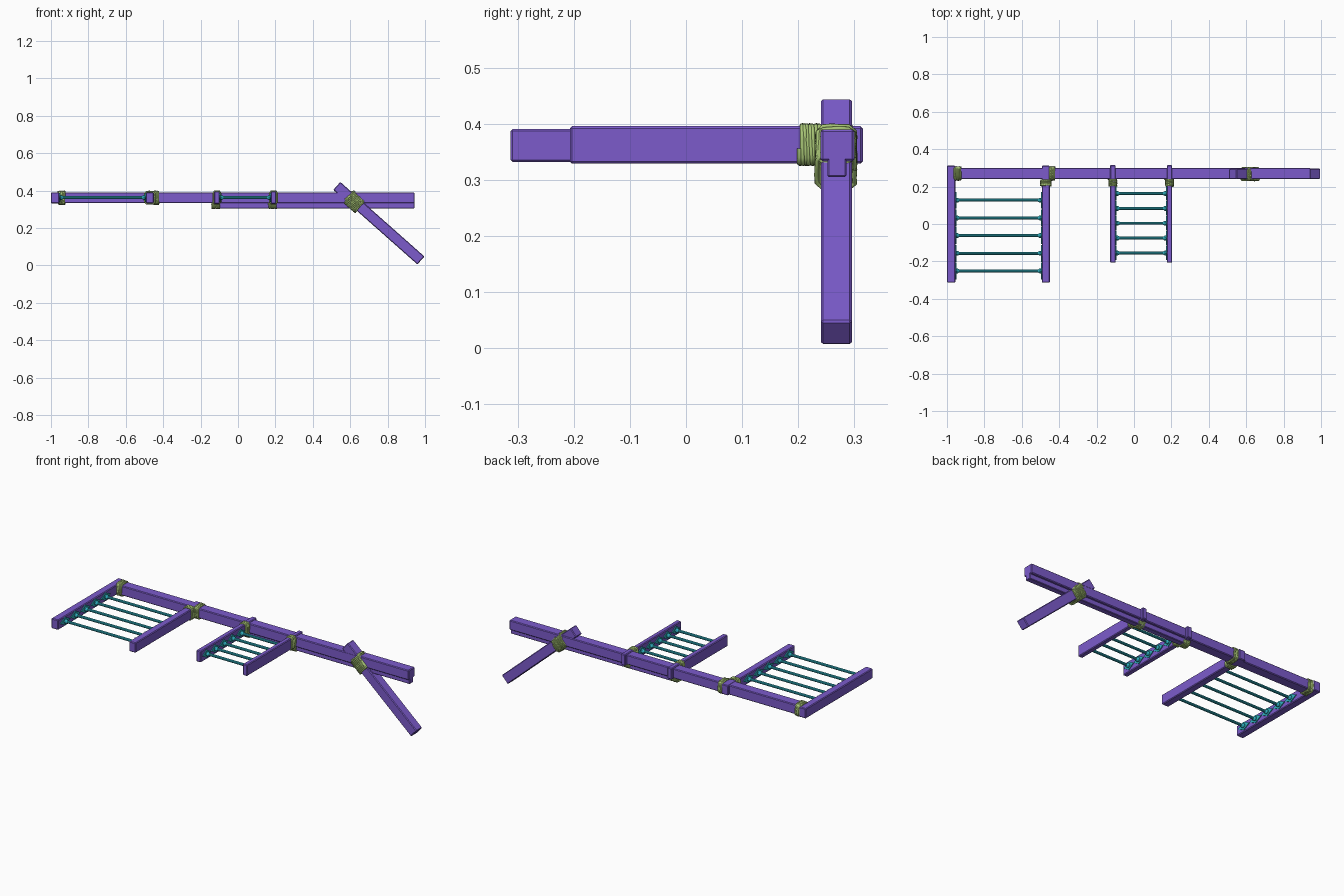
import bpy, math, random
from mathutils import Vector, Matrix

random.seed(4)
if "Cube" in bpy.data.objects:
    bpy.data.objects.remove(bpy.data.objects["Cube"], do_unlink=True)


def material(name, rgb):
    m = bpy.data.materials.new(name)
    m.use_nodes = True
    m.diffuse_color = (*rgb, 1)
    m.node_tree.nodes["Principled BSDF"].inputs["Base Color"].default_value = (*rgb, 1)
    return m


PURPLE = material("purple wood", (0.2, 0.105, 0.6))
TEAL = material("teal metal", (0.03, 0.45, 0.54))
GREEN = material("green rope", (0.39, 0.56, 0.18))


def mesh_object(name, verts, faces, mat):
    me = bpy.data.meshes.new(name)
    me.from_pydata(verts, [], faces)
    me.materials.append(mat)
    ob = bpy.data.objects.new(name, me)
    bpy.context.collection.objects.link(ob)
    return ob


def box(name, x, y, z, mat=PURPLE, chamfer=0.004):
    """Chamfered box from (low, high) ranges, origin in its middle."""
    mid = Vector([sum(r) / 2 for r in (x, y, z)])
    verts = [Vector((a, b, c)) - mid for a in x for b in y for c in z]
    faces = [(0, 1, 3, 2), (4, 6, 7, 5), (0, 4, 5, 1), (2, 3, 7, 6), (0, 2, 6, 4), (1, 5, 7, 3)]
    ob = mesh_object(name, verts, faces, mat)
    ob.location = mid
    if chamfer:
        bev = ob.modifiers.new("chamfer", "BEVEL")
        bev.width = chamfer
        bev.segments = 1
    return ob


def wrap(name, center, axis, length, half_a, half_b, turns=7, rope=0.0042):
    """Rope wound in a rounded rectangle about an axis, over a solid sleeve.
    half_a is measured across the axis in the level direction, half_b upwards."""
    w = Vector(axis).normalized()
    u = Vector((0, 1, 0)) if abs(w.y) < 0.5 else Vector((1, 0, 0))
    v = w.cross(u)
    frame = Matrix((u, v, w)).transposed()
    c = Vector(center)
    cu = bpy.data.curves.new(name, "CURVE")
    cu.dimensions = "3D"
    cu.bevel_depth = rope
    cu.bevel_resolution = 1
    cu.materials.append(GREEN)
    sp = cu.splines.new("POLY")
    per = 16
    n = turns * per
    sp.points.add(n)
    slant = [random.uniform(-0.5, 0.5) for _ in range(turns + 1)]
    for i, p in enumerate(sp.points):
        t = 2 * math.pi * (i + 0.5) / per
        a, b = math.cos(t), math.sin(t)
        k = (a ** 6 + b ** 6) ** (-1 / 6)
        swell = 1 + random.uniform(-0.03, 0.02)
        s = (i / n - 0.5) * (length - 2 * rope) + slant[i // per] * rope * b
        p.co = (*(c + frame @ Vector((a * k * (half_a - rope) * swell,
                                      b * k * (half_b - rope) * swell, s))), 1)
    ob = bpy.data.objects.new(name, cu)
    bpy.context.collection.objects.link(ob)
    ha, hb, hl = half_a - rope * 1.3, half_b - rope * 1.3, length / 2 - rope
    sleeve = box(name + "_sleeve", (-ha, ha), (-hb, hb), (-hl, hl), GREEN, 0.006)
    sleeve.matrix_world = Matrix.Translation(c) @ frame.to_4x4()


def rung(name, x0, x1, y, z, r=0.008):
    """Round bar with small collars at both ends."""
    sides = 10
    prof = [(x0, 0.013), (x0 + 0.012, 0.013), (x0 + 0.02, r),
            (x1 - 0.02, r), (x1 - 0.012, 0.013), (x1, 0.013)]
    verts = [(x, y + q * math.cos(2 * math.pi * k / sides), z + q * math.sin(2 * math.pi * k / sides))
             for x, q in prof for k in range(sides)]
    faces = [(i * sides + k, i * sides + (k + 1) % sides,
              (i + 1) * sides + (k + 1) % sides, (i + 1) * sides + k)
             for i in range(len(prof) - 1) for k in range(sides)]
    ob = mesh_object(name, verts, faces, TEAL)
    bpy.ops.object.select_all(action="DESELECT")
    ob.select_set(True)
    bpy.context.view_layer.objects.active = ob
    bpy.ops.object.shade_smooth_by_angle()


def end_plate(name, x, thick, y, z, half_y, half_z):
    """Thin diamond plate fixing a rung to the inside of a rail."""
    ring = [(half_y, 0), (0, half_z), (-half_y, 0), (0, -half_z)]
    verts = [(x + d, y + a, z + b) for d in (0, thick) for a, b in ring]
    faces = [(3, 2, 1, 0), (4, 5, 6, 7)] + [(k, (k + 1) % 4, (k + 1) % 4 + 4, k + 4) for k in range(4)]
    mesh_object(name, verts, faces, TEAL)


def ladder(name, left, right, y, z, first, step):
    """Two rails given as x ranges, with five rungs between them."""
    box(name + "_right_rail", left, y, z)
    box(name + "_left_rail", right, y, z)
    mid = 0.363
    for i in range(5):
        yy = first - i * step
        rung(f"{name}_rung_{i + 1}", left[1], right[0], yy, mid)
        end_plate(f"{name}_plate_right_{i + 1}", left[1], 0.005, yy, mid, step * 0.48, 0.024)
        end_plate(f"{name}_plate_left_{i + 1}", right[0], -0.005, yy, mid, step * 0.48, 0.024)


# Long beam with a narrower strip under it
box("main_beam", (-0.98, 0.944), (0.24, 0.3), (0.333, 0.39))
box("lower_strip", (-0.11, 0.944), (0.252, 0.286), (0.305, 0.34), chamfer=0.003)

# Ladders
ladder("large_ladder", (-1.0, -0.955), (-0.493, -0.45), (-0.313, 0.312), (0.332, 0.391), 0.127, 0.0945)
ladder("small_ladder", (-0.128, -0.098), (0.176, 0.204), (-0.207, 0.315), (0.329, 0.396), 0.163, 0.0795)

# Slanting brace
top, foot = Vector((0.528, 0.268, 0.425)), Vector((0.978, 0.268, 0.0265))
run = foot - top
half = run.length / 2
brace = box("brace", (-half, half), (-0.0275, 0.0275), (-0.0285, 0.0285))
brace.location = (top + foot) / 2
brace.rotation_euler = (0, math.atan2(-run.z, run.x), 0)

# Rope lashings around the beam and the rails
wrap("corner_lashing", (-0.943, 0.27, 0.361), (1, 0, 0), 0.044, 0.039, 0.039)
wrap("beam_lashing", (-0.437, 0.27, 0.361), (1, 0, 0), 0.036, 0.039, 0.039, 6)
wrap("rail_lashing", (-0.4715, 0.22, 0.362), (0, 1, 0), 0.04, 0.031, 0.037)
for side, x in (("right", -0.113), ("left", 0.19)):
    wrap(f"small_{side}_rail_lashing", (x, 0.22, 0.363), (0, 1, 0), 0.044, 0.024, 0.038)
    wrap(f"small_{side}_under_lashing", (x - 0.006, 0.262, 0.32), (1, 0, 0), 0.05, 0.027, 0.019, 7)

# Crossed lashing where the brace meets the beam
joint = Vector((0.622, 0.267, 0.34))
wrap("brace_lashing", joint, run, 0.09, 0.038, 0.044, 12)
wrap("cross_lashing", joint + Vector((0, 0, 0.004)), (0.75, 0, 0.66), 0.07, 0.036, 0.05, 10)
